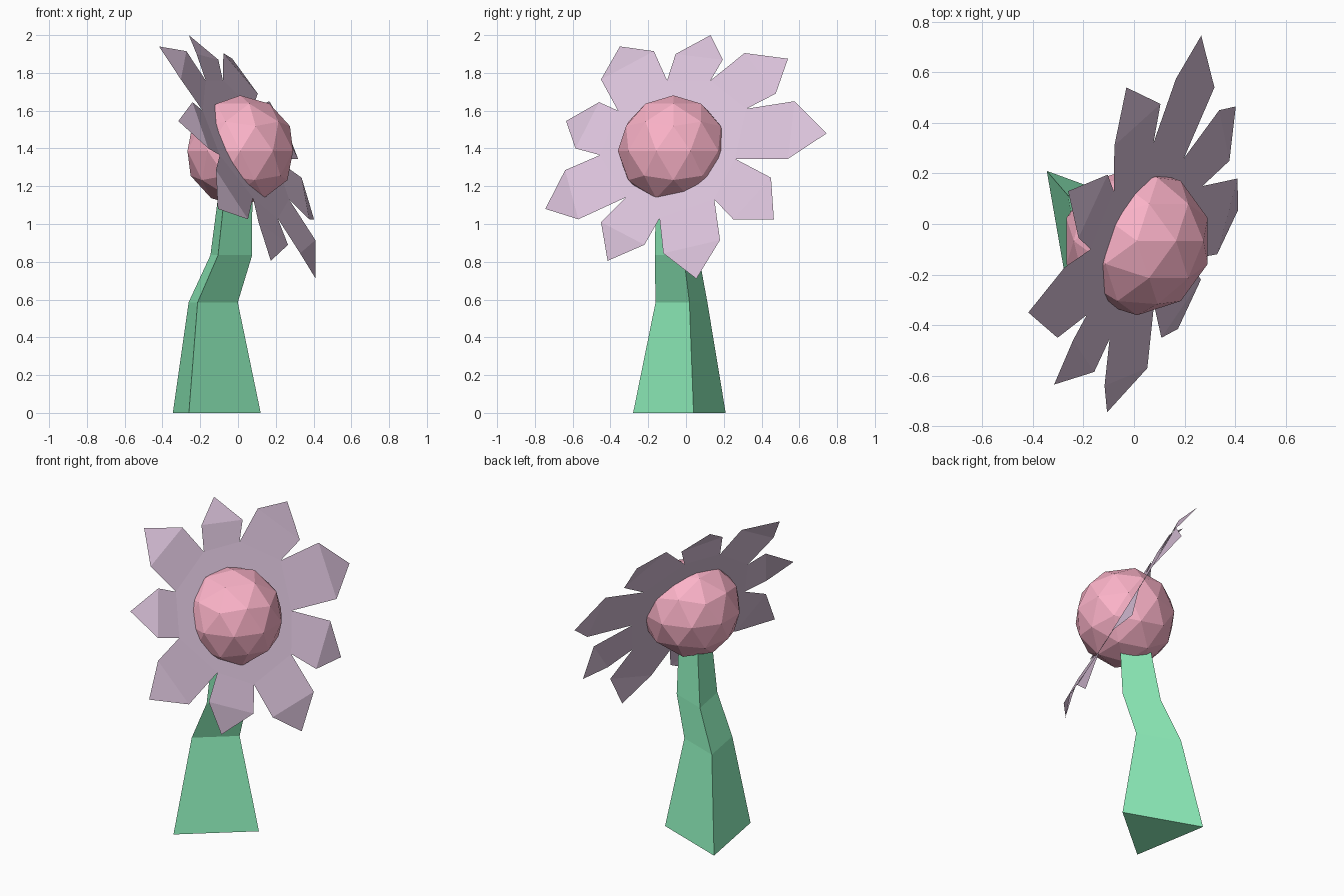
import bpy, bmesh
from mathutils import Vector

if "Cube" in bpy.data.objects:
    bpy.data.objects.remove(bpy.data.objects["Cube"])


def material(name, rgb):
    m = bpy.data.materials.new(name)
    m.diffuse_color = (*rgb, 1)
    m.use_nodes = True
    m.node_tree.nodes["Principled BSDF"].inputs["Base Color"].default_value = m.diffuse_color
    return m


def mesh_object(name, bm, mat):
    me = bpy.data.meshes.new(name)
    bm.to_mesh(me)
    bm.free()
    ob = bpy.data.objects.new(name, me)
    ob.data.materials.append(mat)
    bpy.context.collection.objects.link(ob)
    return ob


green = material("stem_green", (0.29, 0.92, 0.53))
pink = material("center_pink", (0.97, 0.45, 0.58))
lilac = material("petal_lilac", (0.69, 0.53, 0.69))

# Stem: tapering three-sided column through bent sections (x, y, z, size)
corners = [Vector((-0.185, 0.22)), Vector((-0.10, -0.27)), Vector((0.28, 0.05))]
sections = [(-0.16, -0.01, 0, 1.0), (-0.158, -0.01, 0.585, 0.56),
            (-0.058, -0.037, 0.835, 0.475), (-0.025, -0.06, 1.25, 0.36)]
bm = bmesh.new()
rings = [[bm.verts.new((x + c.x * s, y + c.y * s, z)) for c in corners]
         for x, y, z, s in sections]
for lo, hi in zip(rings, rings[1:]):
    for i in range(3):
        j = (i + 1) % 3
        bm.faces.new((lo[i], lo[j], hi[j], hi[i]))
bm.faces.new(rings[0])
bm.faces.new(rings[-1])
bmesh.ops.recalc_face_normals(bm, faces=bm.faces)
mesh_object("stem", bm, green)

# Flower center: low-poly ball
bm = bmesh.new()
bmesh.ops.create_icosphere(bm, subdivisions=2, radius=0.294)
ball = mesh_object("flower_center", bm, pink)
ball.location = (0.012, -0.067, 1.387)

# Petals, side view (y, z): notch before the petal, shoulder, tip, shoulder
petals = [
    ((-0.10, 1.76), (-0.055, 1.90), (0.13, 2.00), (0.195, 1.87)),
    ((0.13, 1.76), (0.31, 1.905), (0.54, 1.875), (0.475, 1.69)),
    ((0.32, 1.61), (0.575, 1.65), (0.745, 1.48), (0.54, 1.345)),
    ((0.26, 1.345), (0.45, 1.245), (0.465, 1.025), (0.25, 1.025)),
    ((0.15, 1.13), (0.18, 0.915), (0.055, 0.71), (-0.12, 0.845)),
    ((-0.14, 1.03), (-0.22, 0.89), (-0.415, 0.805), (-0.45, 1.01)),
    ((-0.32, 1.14), (-0.57, 1.025), (-0.745, 1.08), (-0.64, 1.285)),
    ((-0.455, 1.365), (-0.585, 1.40), (-0.635, 1.545), (-0.46, 1.645)),
    ((-0.36, 1.60), (-0.45, 1.765), (-0.35, 1.94), (-0.17, 1.915)),
]
hub = (-0.04, 1.39)


def on_plane(p, lift):
    """Put a side-view point on the tilted flower plane, pushed forward by lift."""
    return 0.776 + lift + 0.396 * p[0] - 0.544 * p[1], p[0], p[1]


# The blades sit forward of the plane and the tips fold back onto it
bm = bmesh.new()
center = bm.verts.new(on_plane(hub, 0.05))
notches = [bm.verts.new(on_plane(p[0], 0.05)) for p in petals]
for k, (_, a, tip, b) in enumerate(petals):
    va, vb = (bm.verts.new(on_plane(p, 0.06)) for p in (a, b))
    vt = bm.verts.new(on_plane(tip, 0.0))
    n0, n1 = notches[k], notches[(k + 1) % len(petals)]
    bm.faces.new((vb, vt, va))
    bm.faces.new((n1, vb, va, n0))
    bm.faces.new((center, n1, n0))
mesh_object("petals", bm, lilac)
